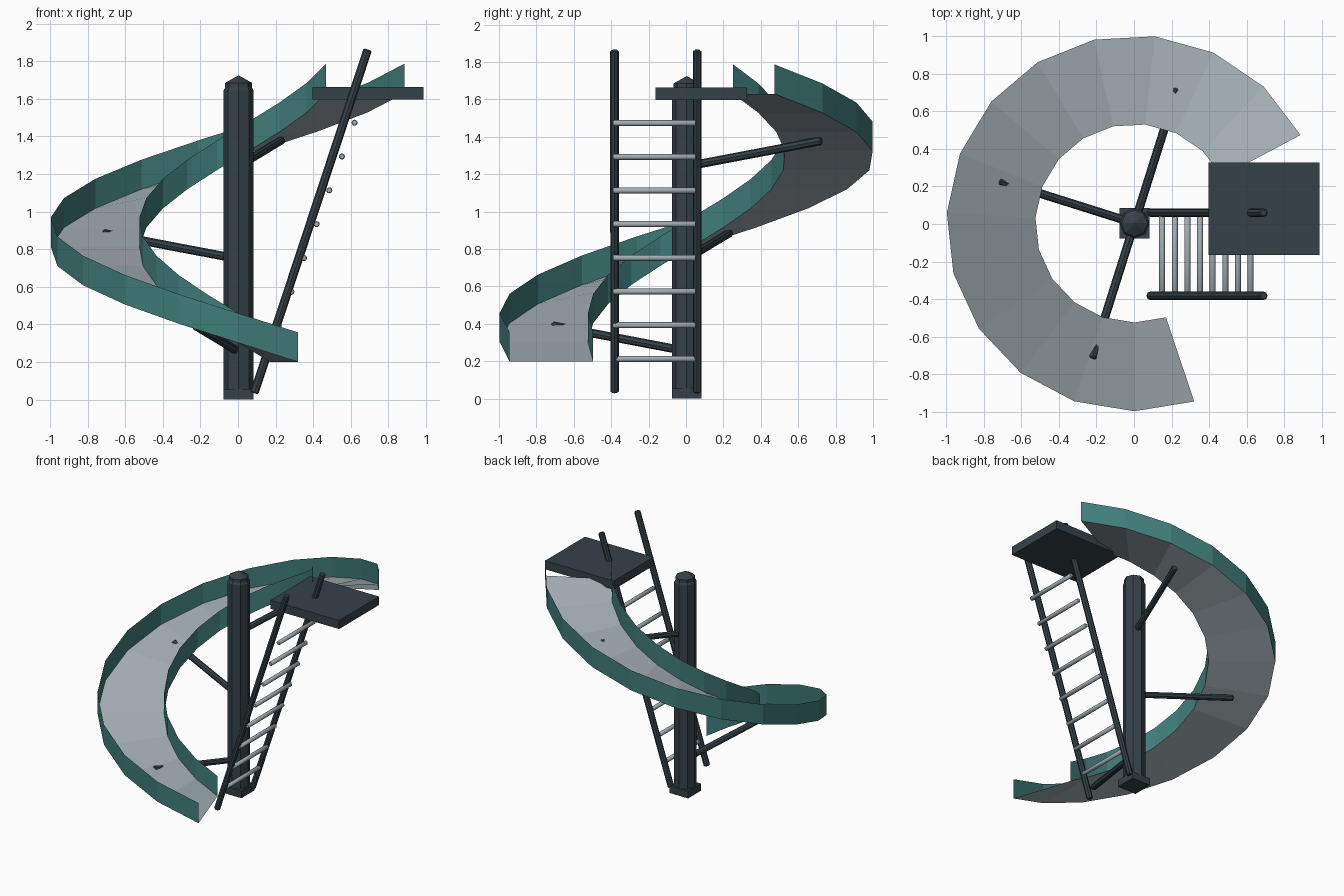
import bpy, bmesh
from math import cos, sin, radians
from mathutils import Vector

cube = bpy.data.objects.get("Cube")
if cube:
    bpy.data.objects.remove(cube, do_unlink=True)


def material(name, rgb):
    m = bpy.data.materials.new(name)
    m.use_nodes = True
    m.diffuse_color = (*rgb, 1)
    bsdf = next(n for n in m.node_tree.nodes if n.type == "BSDF_PRINCIPLED")
    bsdf.inputs["Base Color"].default_value = (*rgb, 1)
    return m


SLATE = material("dark slate", (0.036, 0.054, 0.066))
TEAL = material("teal", (0.05, 0.2, 0.19))
GREY = material("light metal grey", (0.36, 0.42, 0.45))

CX, CY = 0.003, 0.004      # axis of the spiral


def finish(name, bm, *mats):
    mesh = bpy.data.meshes.new(name)
    bm.to_mesh(mesh)
    bm.free()
    for m in mats:
        mesh.materials.append(m)
    ob = bpy.data.objects.new(name, mesh)
    bpy.context.collection.objects.link(ob)
    return ob


def box(name, lo, hi, mat):
    lo, hi = Vector(lo), Vector(hi)
    bm = bmesh.new()
    bmesh.ops.create_cube(bm, size=1)
    bmesh.ops.scale(bm, vec=hi - lo, verts=bm.verts)
    bmesh.ops.translate(bm, vec=(lo + hi) / 2, verts=bm.verts)
    return finish(name, bm, mat)


def rod(name, a, b, radius, mat, sides=8):
    """Capped round bar between two points."""
    a, b = Vector(a), Vector(b)
    bm = bmesh.new()
    bmesh.ops.create_cone(bm, cap_ends=True, segments=sides, radius1=radius,
                          radius2=radius, depth=(b - a).length)
    turn = (b - a).to_track_quat("Z", "Y").to_matrix()
    bmesh.ops.rotate(bm, matrix=turn, verts=bm.verts)
    bmesh.ops.translate(bm, vec=(a + b) / 2, verts=bm.verts)
    bmesh.ops.bevel(bm, geom=[e for f in bm.faces if len(f.verts) > 4 for e in f.edges],
                    offset=radius * 0.25, segments=1, affect="EDGES")
    ob = finish(name, bm, mat)
    for p in ob.data.polygons:
        p.use_smooth = len(p.vertices) == 4 and sides > 8
    return ob


def polar(r, angle, z):
    t = radians(angle)
    return Vector((CX + r * cos(t), CY + r * sin(t), z))


# Spiral chute: flat floor strip with an upright wall on both edges
STEPS, START, SWEEP = 14, 28, 260.5
TOP, BOTTOM, WALL = 1.63, 0.2, 0.157
INNER, OUTER = 0.528, 1.0
bm = bmesh.new()
previous = None
for i in range(STEPS + 1):
    t = i / STEPS
    angle, z = START + SWEEP * t, TOP + (BOTTOM - TOP) * t
    section = [bm.verts.new(polar(r, angle, h)) for r, h in
               ((INNER, z + WALL), (INNER, z), (OUTER, z), (OUTER, z + WALL))]
    if previous:
        for k in range(3):
            f = bm.faces.new((previous[k], previous[k + 1], section[k + 1], section[k]))
            f.material_index = 0 if k == 1 else 1
    previous = section
finish("spiral_chute", bm, GREY, TEAL)

# Central post: octagonal shaft with a stepped, pointed cap
profile = [(0.08, 0.03), (0.08, 1.645), (0.071, 1.66), (0.071, 1.685)]
bm = bmesh.new()
rings = [[bm.verts.new(polar(r, 45 * k, z)) for k in range(8)] for r, z in profile]
tip = bm.verts.new((CX, CY, 1.725))
bm.faces.new(rings[0][::-1])
for k in range(8):
    n = (k + 1) % 8
    for low, high in zip(rings, rings[1:]):
        bm.faces.new((low[k], low[n], high[n], high[k]))
    bm.faces.new((rings[-1][k], rings[-1][n], tip))
finish("central_post", bm, SLATE)
box("post_base", (CX - 0.08, CY - 0.08, 0), (CX + 0.08, CY + 0.08, 0.055), SLATE)

# Support arms from the post to the chute
for i in range(3):
    angle, z = 72.5 + 90 * i, 1.242 - 0.494 * i
    rod(f"support_arm_{i + 1}", polar(0, angle, z), polar(0.755, angle, z + 0.137),
        0.023, SLATE)

# Entry platform
box("platform", (0.395, -0.164, 1.596), (0.988, 0.326, 1.663), SLATE)

# Leaning ladder
RAIL_Y = (-0.382, 0.06)
for side, y in zip(("right", "left"), RAIL_Y):
    rod(f"ladder_rail_{side}", (0.086, y, 0.034), (0.69, y, 1.862), 0.023, SLATE)
for i in range(8):
    z = 0.213 + 0.18 * i
    x = 0.15 + 0.373 * (z - 0.213)
    rod(f"ladder_rung_{i + 1}", (x, RAIL_Y[0] - 0.008, z), (x, RAIL_Y[1] - 0.008, z),
        0.016, GREY, 12)
